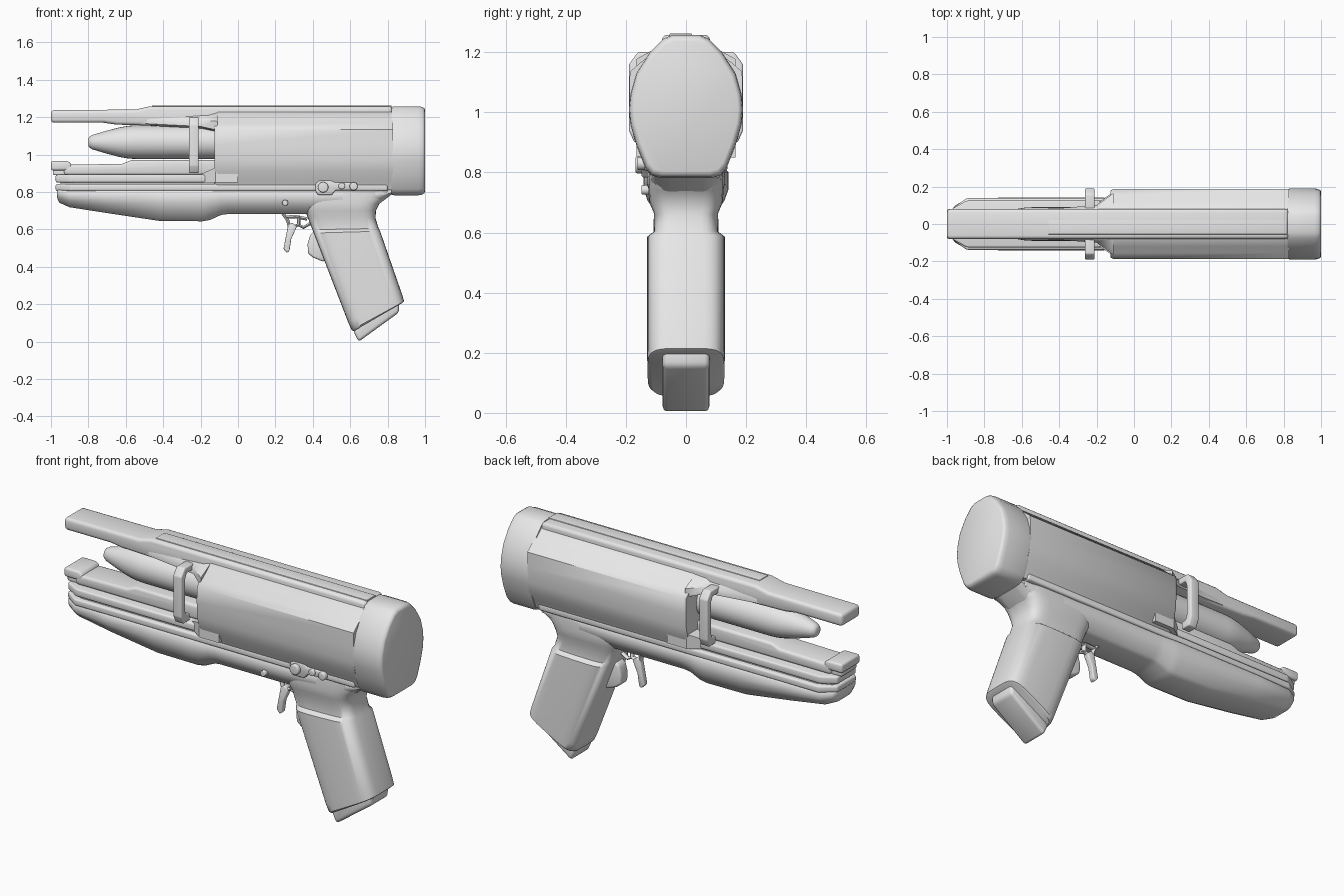
import bpy, bmesh, math
from mathutils import Vector

if "Cube" in bpy.data.objects:
    bpy.data.objects.remove(bpy.data.objects["Cube"])

grey = bpy.data.materials.new("plain_grey")
grey.diffuse_color = (0.8, 0.8, 0.8, 1)
grey.use_nodes = True
grey.node_tree.nodes["Principled BSDF"].inputs["Base Color"].default_value = grey.diffuse_color


def finish(name, bm, bevel=0.0, segments=3, smooth=35):
    """Round the hard edges, then make a smooth-shaded object."""
    bmesh.ops.recalc_face_normals(bm, faces=bm.faces)
    if bevel:
        hard = [e for e in bm.edges if len(e.link_faces) == 2 and e.calc_face_angle(0) > 0.4]
        bmesh.ops.bevel(bm, geom=hard, offset=bevel, segments=segments, profile=0.5,
                        affect='EDGES', clamp_overlap=True)
    me = bpy.data.meshes.new(name)
    bm.to_mesh(me)
    bm.free()
    me.materials.append(grey)
    ob = bpy.data.objects.new(name, me)
    bpy.context.collection.objects.link(ob)
    bpy.ops.object.select_all(action='DESELECT')
    ob.select_set(True)
    bpy.context.view_layer.objects.active = ob
    bpy.ops.object.shade_smooth_by_angle(angle=math.radians(smooth))
    return ob


def loft(name, rings, bevel=0.0, smooth=35):
    """Skin a list of equal-length point rings and cap both ends."""
    bm = bmesh.new()
    rows = [[bm.verts.new(p) for p in ring] for ring in rings]
    n = len(rows[0])
    for a, b in zip(rows, rows[1:]):
        for i in range(n):
            j = (i + 1) % n
            bm.faces.new((a[i], a[j], b[j], b[i]))
    bm.faces.new(rows[0])
    bm.faces.new(rows[-1])
    return finish(name, bm, bevel, smooth=smooth)


def prism(name, pts, axis, lo, hi, bevel=0.0):
    """Extrude a 2D outline along one axis."""
    def place(p, d):
        q = list(p)
        q.insert("xyz".index(axis), d)
        return q
    return loft(name, [[place(p, lo) for p in pts], [place(p, hi) for p in pts]], bevel)


def mirrored(half):
    return half + [(-y, z) for y, z in reversed(half)]


def cylinder_y(name, x, z, r, lo, hi, bevel=0.004):
    pts = [(x + r * math.cos(k * math.pi / 10), z + r * math.sin(k * math.pi / 10)) for k in range(20)]
    return prism(name, pts, 'y', lo, hi, bevel)


def tube(name, pts, r):
    """Thin round rod along a short path."""
    rings = []
    for i, p in enumerate(pts):
        a, b = pts[max(i - 1, 0)], pts[min(i + 1, len(pts) - 1)]
        d = Vector((b[0] - a[0], 0, b[1] - a[1])).normalized()
        side = Vector((-d.z, 0, d.x))
        rings.append([Vector((p[0], 0, p[1])) + side * (r * math.cos(t)) + Vector((0, 1.6 * r * math.sin(t), 0))
                      for t in (k * math.pi / 4 for k in range(8))])
    return loft(name, rings, smooth=50)


# Rear cap: tall oval with a rounded rim
oval = mirrored([(.045, 1.258), (.075, 1.245), (.12, 1.2), (.165, 1.13), (.185, 1.06), (.19, 1.01),
                 (.185, .96), (.165, .89), (.135, .815), (.115, .79), (.085, .782)])
cz = 1.02
cap_steps = [(.82, .95), (.822, .985), (.835, 1), (.965, 1), (.985, .985), (.996, .955), (1.0, .91)]
loft("rear_cap", [[(x, y * s, cz + (z - cz) * s) for y, z in oval] for x, s in cap_steps], smooth=40)

# Main body shell
shell = mirrored([(.07, 1.235), (.12, 1.19), (.155, 1.163), (.187, 1.135), (.188, 1.05), (.186, .97),
                  (.172, .91), (.145, .86), (.125, .81)])
loft("body_shell", [[(x, y * s, 1.03 + (z - 1.03) * s) for y, z in shell]
                    for x, s in ((-.125, .95), (-.11, 1), (.83, 1))], smooth=45)

# Top rail with a raised rear part, and the flared cowl under it
prism("top_rail", [(-1, 1.238), (-.55, 1.24), (-.47, 1.258), (.825, 1.258), (.825, 1.15), (-.3, 1.15),
                   (-.65, 1.16), (-.72, 1.17), (-1, 1.17)], 'y', -.08, .08, .018)
prism("rail_rib", [(-.46, -.055), (.82, -.055), (.82, .02), (-.46, .02)], 'z', 1.25, 1.262, .003)
cowl = [(-.66, .07, 1.165, 1.21), (-.4, .085, 1.15, 1.225), (-.2, .1, 1.14, 1.23), (-.11, .165, 1.12, 1.235)]
loft("rail_cowl", [[(x, y, z) for y, z in mirrored([(.06, t), (w, (t + b) / 2), (w, b + .01), (.05, b)])]
                   for x, w, b, t in cowl], smooth=50)

# Pointed barrel
bullet = [(-.8, .018), (-.795, .028), (-.78, .038), (-.7, .062), (-.63, .08), (-.58, .088), (-.54, .09), (-.1, .09)]
loft("barrel", [[(x, r * math.cos(t), 1.066 + r * math.sin(t)) for t in (k * math.pi / 14 for k in range(28))]
                for x, r in bullet], smooth=50)

# Lower rail and its front block
prism("lower_rail", [(-.93, .945), (-.62, .95), (-.57, .97), (-.1, .97), (-.1, .89), (-.93, .89)],
      'y', -.08, .08, .015)
prism("front_block", [(-1, .965), (-.91, .965), (-.89, .95), (-.89, .915), (-1, .915)], 'y', -.08, .08, .012)
prism("front_block_base", [(-.99, .92), (-.8, .92), (-.8, .88), (-.99, .89)], 'y', -.065, .065, .008)

# Layered shelves along the frame, tapered at the nose
def shelf(name, nose, end, w, z0, z1):
    plan = [(nose, -.08), (nose + .08, -w), (end, -w), (end, w), (nose + .08, w), (nose, .08)]
    prism(name, plan, 'z', z0, z1, .01)

shelf("upper_shelf", -.975, -.12, .125, .85, .892)
shelf("shelf_core", -.95, .8, .112, .78, .87)
shelf("middle_shelf", -.975, .80, .138, .805, .842)
# Sloped shoulder joining shelf and shell
loft("shoulder", [[(x, y, z) for y, z in mirrored([(w, t), (w, .85)])]
                  for x, w, t in ((-.21, .1, .89), (-.12, .165, .93), (0, .165, .93))], smooth=30)

# Lower frame: shaped fore-end running back to the grip
keel = [(-.968, .77, .085), (-.955, .742, .1), (-.9, .718, .13), (-.7, .687, .142), (-.42, .645, .142),
        (-.19, .643, .142), (-.15, .65, .14), (-.09, .677, .134), (-.05, .682, .132), (.36, .682, .13),
        (.68, .69, .122), (.76, .74, .115), (.82, .785, .105)]
loft("lower_frame", [[(x, y, z) for y, z in mirrored(
    [(w * .93, .81), (w, .80), (w, .80 - (.80 - b) * .35), (w * .9, .80 - (.80 - b) * .6),
     (w * .66, b + (.80 - b) * .08), (w * .5, b)])] for x, b, w in keel], smooth=45)

# Grip: rounded sections between a front and a rear line, with a narrow neck
def grip_ring(fx, fz, rx, rz, w):
    ring = []
    for k in range(32):
        t = k * math.pi / 16
        c, s = math.cos(t), math.sin(t)
        u = .5 + .5 * math.copysign(abs(c) ** .45, c)
        ring.append((fx + (rx - fx) * u, w * math.copysign(abs(s) ** .45, s), fz + (rz - fz) * u))
    return ring

grip = [(.618, .055, .88, .207, .118), (.608, .062, .888, .215, .128), (.59, .1, .878, .25, .129),
        (.405, .58, .76, .59, .129), (.398, .598, .752, .605, .108), (.37, .67, .735, .66, .107),
        (.36, .70, .738, .70, .122), (.35, .74, .757, .738, .125), (.34, .80, .80, .78, .125),
        (.34, .83, .815, .83, .12)]
loft("grip", [grip_ring(*g) for g in grip], smooth=45)
prism("grip_base_plate", [(.615, .06), (.645, -.001), (.86, .155), (.862, .215), (.75, .25)], 'y', -.078, .078, .016)
prism("grip_front_bump", [(.41, .59), (.385, .57), (.372, .52), (.375, .47), (.40, .45), (.46, .425), (.5, .5)],
      'y', -.035, .035, .012)

# Trigger blade with its linkage rods
prism("trigger_blade", [(.268, .625), (.243, .495), (.262, .475), (.275, .485), (.285, .55), (.315, .615), (.29, .635)],
      'y', -.016, .016, .005)
tube("trigger_front_rod", [(.24, .685), (.265, .65), (.275, .615)], .009)
tube("trigger_top_rod", [(.255, .665), (.31, .668), (.37, .655)], .009)
tube("trigger_rear_rod", [(.30, .615), (.325, .625), (.325, .67)], .009)
tube("trigger_link_rod", [(.32, .625), (.35, .61), (.385, .63)], .008)

# Side brackets bridging the rails
for side, label in ((1, "left"), (-1, "right")):
    hook = [(.065, 1.2), (.16, 1.2), (.19, 1.16), (.19, .94), (.172, .9), (.115, .9), (.115, .94),
            (.145, .945), (.153, .965), (.153, 1.14), (.14, 1.165), (.065, 1.165)]
    prism("bracket_" + label, [(side * y, z) for y, z in hook], 'x', -.262, -.21, .007)

# Selector lever and pins on the near side
prism("selector_plate", [(.415, .80), (.43, .783), (.5, .783), (.525, .81), (.63, .81), (.64, .825), (.63, .85),
                         (.52, .85), (.5, .862), (.435, .862), (.415, .845)], 'y', -.148, -.11, .008)
cylinder_y("selector_knob", .455, .825, .028, -.168, -.11, .006)
cylinder_y("selector_mid_pin", .555, .832, .018, -.160, -.11, .005)
cylinder_y("selector_end_pin", .618, .830, .022, -.162, -.11, .006)
cylinder_y("frame_pin", .252, .742, .016, -.148, -.1)
